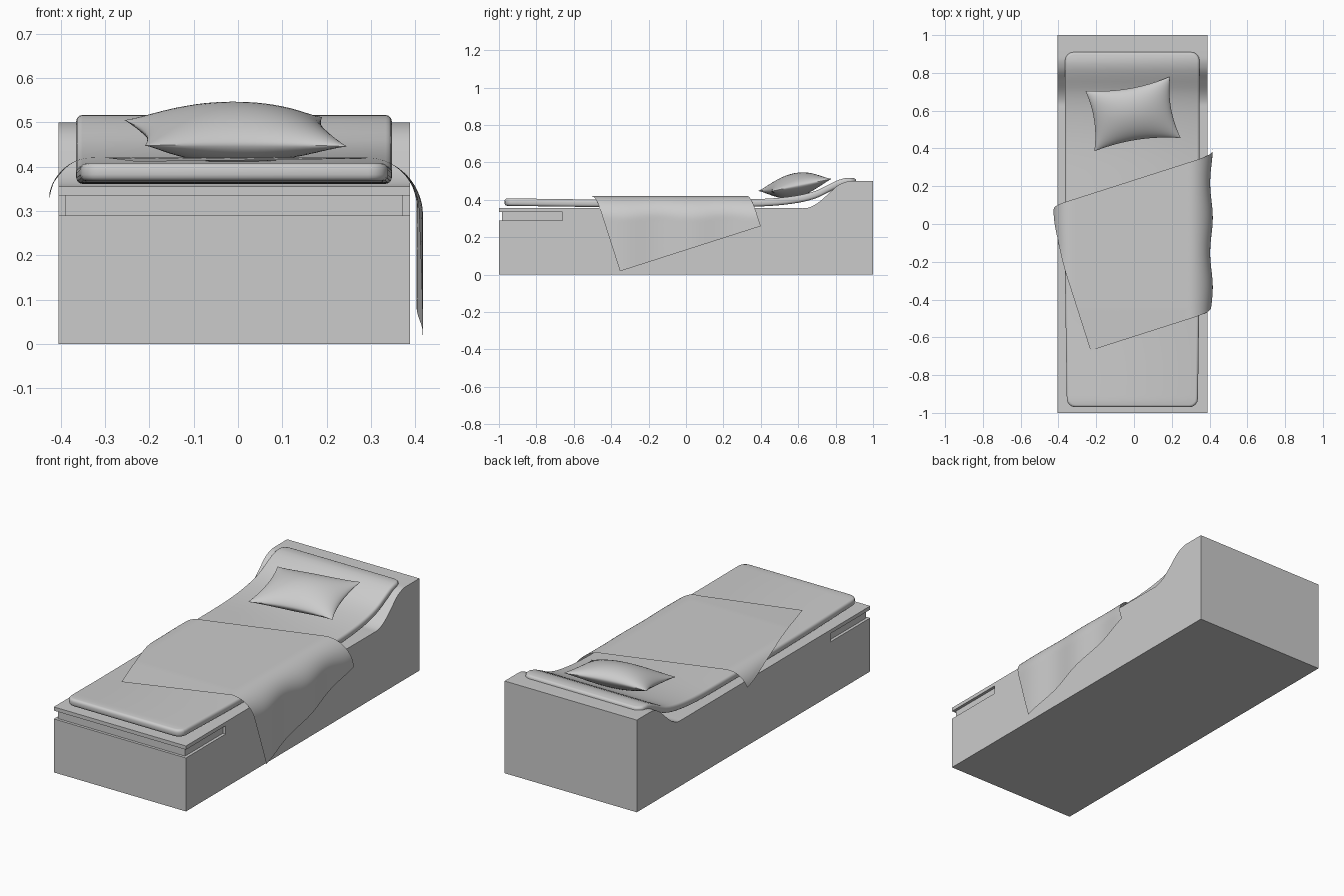
import bpy, bmesh
from math import sin, cos, pi
from mathutils import Vector

if "Cube" in bpy.data.objects:
    bpy.data.objects.remove(bpy.data.objects["Cube"])


def finish(bm, name, smooth=True):
    bmesh.ops.remove_doubles(bm, verts=bm.verts, dist=1e-5)
    bmesh.ops.recalc_face_normals(bm, faces=bm.faces)
    me = bpy.data.meshes.new(name)
    bm.to_mesh(me)
    bm.free()
    ob = bpy.data.objects.new(name, me)
    bpy.context.collection.objects.link(ob)
    bpy.ops.object.select_all(action='DESELECT')
    ob.select_set(True)
    bpy.context.view_layer.objects.active = ob
    if smooth:
        bpy.ops.object.shade_smooth_by_angle(angle=0.6)
    return ob


def prism(name, points, offset, smooth=False):
    bm = bmesh.new()
    face = bm.faces.new([bm.verts.new(p) for p in points])
    ext = bmesh.ops.extrude_face_region(bm, geom=[face])
    moved = [g for g in ext['geom'] if isinstance(g, bmesh.types.BMVert)]
    bmesh.ops.translate(bm, verts=moved, vec=offset)
    return finish(bm, name, smooth)


def curve(pts, y):
    """Smooth (Catmull-Rom style) height through (y, z) points."""
    n = len(pts)
    i = max([k for k in range(n - 1) if pts[k][0] <= y], default=0)

    def slope(k):
        a, b = pts[max(k - 1, 0)], pts[min(k + 1, n - 1)]
        return (b[1] - a[1]) / (b[0] - a[0])
    (y0, z0), (y1, z1) = pts[i], pts[i + 1]
    d = y1 - y0
    t = min(max((y - y0) / d, 0), 1)
    return ((2*t**3 - 3*t**2 + 1) * z0 + (t**3 - 2*t**2 + t) * d * slope(i)
            + (3*t**2 - 2*t**3) * z1 + (t**3 - t**2) * d * slope(i + 1))


def sheet(bm, nu, nv, fn):
    rows = [[bm.verts.new(fn(i / nu, j / nv)) for i in range(nu + 1)]
            for j in range(nv + 1)]
    for j in range(nv):
        for i in range(nu):
            bm.faces.new((rows[j][i], rows[j][i + 1],
                          rows[j + 1][i + 1], rows[j + 1][i]))


# Base block with a raised head end
rise = [(0.6, 0.355), (0.65, 0.357), (0.7, 0.38), (0.76, 0.43),
        (0.81, 0.475), (0.86, 0.497), (0.9, 0.5)]
steps = [0.6 + 0.3 * i / 24 for i in range(25)]
profile = ([(-1, 0), (-1, 0.355)] + [(y, curve(rise, y)) for y in steps]
           + [(1, 0.5), (1, 0)])
base = prism("bed_base", [(-0.405, y, z) for y, z in profile], (0.793, 0, 0), True)

# Groove running around the foot end
u_shape = [(-0.5, -1.1), (0.5, -1.1), (0.5, -0.66), (0.372, -0.66),
           (0.372, -0.985), (-0.389, -0.985), (-0.389, -0.66), (-0.5, -0.66)]
cutter = prism("groove_cutter", [(x, y, 0.29) for x, y in u_shape], (0, 0, 0.045))
cutter.hide_render = True
mod = base.modifiers.new("groove", 'BOOLEAN')
mod.object = cutter
mod.operation = 'DIFFERENCE'
mod.solver = 'EXACT'
bpy.context.view_layer.objects.active = base
bpy.ops.object.modifier_apply(modifier=mod.name)
bpy.data.objects.remove(cutter)

# Mattress: rounded slab bent up the head end
bm = bmesh.new()
bmesh.ops.create_cube(bm, size=1)
for v in bm.verts:
    v.co = Vector((v.co.x * 0.712 - 0.009, v.co.y * 1.88 - 0.03, v.co.z * 0.04 + 0.02))
upright = [e for e in bm.edges if abs(e.verts[0].co.z - e.verts[1].co.z) > 0.01]
bmesh.ops.bevel(bm, geom=upright, offset=0.045, segments=4, profile=0.5, affect='EDGES')
rims = [e for e in bm.edges if abs(e.verts[0].co.z - e.verts[1].co.z) < 0.001]
bmesh.ops.bevel(bm, geom=rims, offset=0.014, segments=3, profile=0.5, affect='EDGES')
for i in range(1, 60):
    bmesh.ops.bisect_plane(bm, geom=bm.verts[:] + bm.edges[:] + bm.faces[:],
                           plane_co=(0, -0.97 + 1.88 * i / 60, 0), plane_no=(0, 1, 0))
bend = [(-0.97, 0.368), (-0.5, 0.362), (0.25, 0.362), (0.45, 0.367), (0.6, 0.384),
        (0.7, 0.41), (0.78, 0.45), (0.84, 0.474), (0.91, 0.476)]
for v in bm.verts:
    v.co.z += curve(bend, v.co.y)
    if v.co.y < -0.3:
        v.co.x *= 1 + 0.04 * (v.co.y + 0.3)
finish(bm, "mattress")

# Pillow: two domed sheets sharing a pinched rim
ll, lr = Vector((-0.21, 0.385, 0.447)), Vector((0.247, 0.455, 0.445))
ul, ur = Vector((-0.257, 0.705, 0.505)), Vector((0.19, 0.78, 0.512))
bm = bmesh.new()
for side in (1, -1):
    def pillow_point(s, t):
        a, b = -cos(pi * s), -cos(pi * t)
        puff = (max(0, 1 - a * a) * max(0, 1 - b * b)) ** 0.6
        s2 = 0.5 + 0.5 * a * (1 - 0.10 * (1 - b * b))
        t2 = 0.5 + 0.5 * b * (1 - 0.16 * (1 - a * a))
        p = ll.lerp(lr, s2).lerp(ul.lerp(ur, s2), t2)
        return p + Vector((0, 0, side * 0.065 * puff))
    sheet(bm, 32, 24, pillow_point)
finish(bm, "pillow")

# Blanket: turned rectangle draped over both long sides
ang, top = 0.31, 0.42


def blanket_point(s, t):
    a, b = 1.04 * s, 0.79 * t
    x = -0.23 + a * cos(ang) - b * sin(ang)
    y = -0.67 + a * sin(ang) + b * cos(ang)
    sign, start, rad = (1, 0.29, 0.12) if x > 0 else (-1, -0.33, 0.09)
    over = abs(x) - abs(start)
    if over <= 0:
        return (x, y, top - 0.008 * max(0, -0.45 - y) / 0.2)
    th = min(over / rad, pi / 2)
    drop = max(0, over - rad * pi / 2)
    wave = 0.007 * sin(17 * y + 1) * (th / (pi / 2)) ** 2
    return (start + sign * (rad * sin(th) + wave), y, top - rad * (1 - cos(th)) - drop)


bm = bmesh.new()
sheet(bm, 64, 48, blanket_point)
finish(bm, "blanket")
